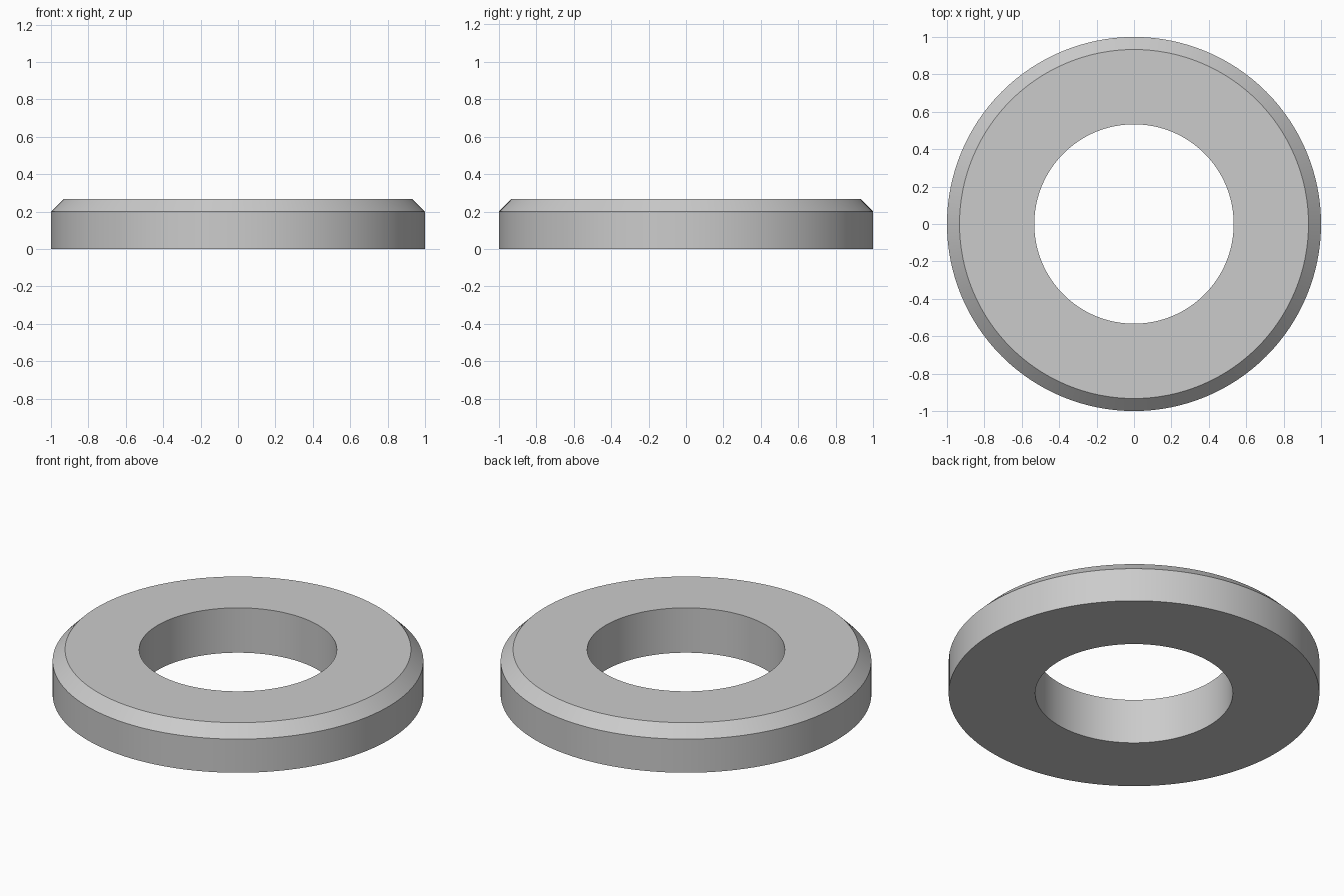
import bpy, bmesh, math

if "Cube" in bpy.data.objects:
    bpy.data.objects.remove(bpy.data.objects["Cube"])

SEGMENTS = 128
# Washer cross-section (radius, height): bore, flat base, wall, chamfer, flat top
PROFILE = [(0.533, 0.0), (1.0, 0.0), (1.0, 0.2), (0.933, 0.267), (0.533, 0.267)]

# Sweep the profile around the z axis
bm = bmesh.new()
rings = []
for i in range(SEGMENTS):
    a = 2 * math.pi * i / SEGMENTS
    rings.append([bm.verts.new((r * math.cos(a), r * math.sin(a), z)) for r, z in PROFILE])
for i in range(SEGMENTS):
    here, there = rings[i], rings[(i + 1) % SEGMENTS]
    for j in range(len(PROFILE)):
        k = (j + 1) % len(PROFILE)
        bm.faces.new((here[j], there[j], there[k], here[k]))
bmesh.ops.recalc_face_normals(bm, faces=bm.faces)

mesh = bpy.data.meshes.new("chamfered_washer")
bm.to_mesh(mesh)
bm.free()
washer = bpy.data.objects.new("chamfered_washer", mesh)
bpy.context.collection.objects.link(washer)

# Smooth round walls, crisp rims
bpy.context.view_layer.objects.active = washer
washer.select_set(True)
bpy.ops.object.shade_smooth_by_angle(angle=math.radians(30))
